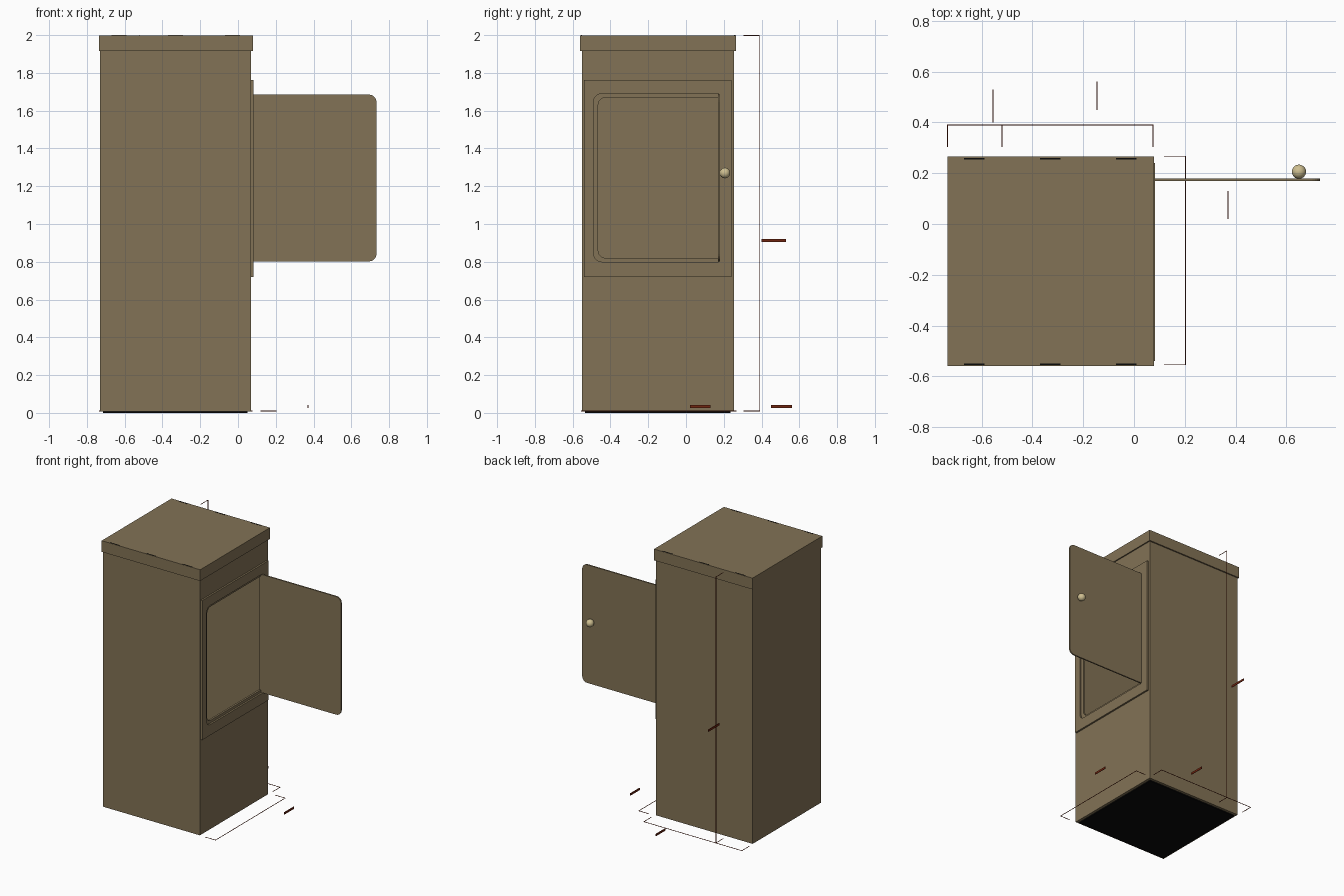
import bpy, bmesh, math

if "Cube" in bpy.data.objects:
    bpy.data.objects.remove(bpy.data.objects["Cube"])


def mat(name, rgb):
    m = bpy.data.materials.new(name)
    m.diffuse_color = (*rgb, 1)
    m.use_nodes = True
    m.node_tree.nodes["Principled BSDF"].inputs["Base Color"].default_value = m.diffuse_color
    return m


TAN = mat("tan_paint", (0.225, 0.170, 0.092))
BRASS = mat("pale_brass", (0.62, 0.52, 0.28))
BLACK = mat("black", (0.003, 0.003, 0.003))
RED = mat("dark_red", (0.16, 0.018, 0.005))


def add(name, bm, material):
    bmesh.ops.recalc_face_normals(bm, faces=bm.faces)
    me = bpy.data.meshes.new(name)
    bm.to_mesh(me)
    bm.free()
    ob = bpy.data.objects.new(name, me)
    bpy.context.collection.objects.link(ob)
    me.materials.append(material)
    return ob


def box(name, lo, hi, material):
    bm = bmesh.new()
    bmesh.ops.create_cube(bm, size=1)
    for v in bm.verts:
        v.co = [(a + b) / 2 + c * (b - a) for a, b, c in zip(lo, hi, v.co)]
    return add(name, bm, material)


def rounded(u0, u1, z0, z1, r):
    """Rectangle outline with the two corners on the u1 side rounded."""
    pts = [(u0, z1), (u0, z0)]
    s = 1 if u1 > u0 else -1
    for cz, start in ((z0 + r, -90), (z1 - r, 0)):
        for i in range(7):
            a = math.radians(start + 15 * i)
            pts.append((u1 - s * r + s * r * math.cos(a), cz + r * math.sin(a)))
    return pts


def plate(name, outline, axis, d0, d1, material):
    """Extrude a (u, z) outline along x or y from d0 to d1."""
    bm = bmesh.new()
    pos = (lambda u, z, d: (d, u, z)) if axis == "x" else (lambda u, z, d: (u, d, z))
    f = bm.faces.new([bm.verts.new(pos(u, z, d0)) for u, z in outline])
    ext = bmesh.ops.extrude_face_region(bm, geom=[f])
    shift = pos(0, 0, d1 - d0)
    bmesh.ops.translate(bm, vec=shift,
                        verts=[g for g in ext["geom"] if isinstance(g, bmesh.types.BMVert)])
    return add(name, bm, material)


def cut(ob, cutter):
    cutter.hide_render = True
    m = ob.modifiers.new("cut", "BOOLEAN")
    m.operation, m.solver, m.object = "DIFFERENCE", "EXACT", cutter
    bpy.context.view_layer.objects.active = ob
    bpy.ops.object.modifier_apply(modifier=m.name)
    bpy.data.objects.remove(cutter)


# hollow cabinet body with a door opening on the right side
body = box("cabinet_body", (-0.73, -0.55, 0.008), (0.07, 0.255, 1.92), TAN)
cut(body, box("inside_cutter", (-0.715, -0.535, 0.023), (0.055, 0.24, 1.905), TAN))
cut(body, plate("opening_cutter", rounded(0.17, -0.465, 0.82, 1.67, 0.04), "x", 0.03, 0.1, TAN))

# raised door frame, its opening a little larger so a lip shows
frame = box("door_frame", (0.07, -0.54, 0.72), (0.083, 0.24, 1.762), TAN)
cut(frame, plate("frame_cutter", rounded(0.172, -0.49, 0.80, 1.69, 0.045), "x", 0.06, 0.1, TAN))

# door standing open, with knob
plate("door", rounded(0.078, 0.733, 0.802, 1.685, 0.04), "y", 0.169, 0.179, TAN)
bm = bmesh.new()
bmesh.ops.create_uvsphere(bm, u_segments=24, v_segments=16, radius=0.028)
bmesh.ops.translate(bm, verts=bm.verts, vec=(0.65, 0.206, 1.27))
for f in bm.faces:
    f.smooth = True
add("door_knob", bm, BRASS)

# lid, with small dark slots along its front and back edges
box("lid", (-0.735, -0.56, 1.915), (0.079, 0.265, 1.999), TAN)
for x in (-0.63, -0.33, -0.03):
    for y in (-0.553, 0.258):
        box("lid_slot", (x - 0.04, y - 0.003, 1.995), (x + 0.04, y + 0.003, 2.0), BLACK)

# base plate under the body
box("base_plate", (-0.715, -0.535, 0.0), (0.05, 0.235, 0.01), BLACK)

# thin measuring lines beside the cabinet
T = 0.0015


def line(a, b):
    box("measuring_line", [min(p, q) - T for p, q in zip(a, b)],
        [max(p, q) + T for p, q in zip(a, b)], RED)


for x in (-0.735, 0.075):
    line((x, 0.305, 0.01), (x, 0.39, 0.01))
line((-0.735, 0.39, 0.01), (0.075, 0.39, 0.01))
for y in (-0.555, 0.267):
    line((0.12, y, 0.01), (0.203, y, 0.01))
line((0.203, -0.555, 0.01), (0.203, 0.267, 0.01))
for z in (0.01, 1.998):
    line((-0.52, 0.305, z), (-0.52, 0.388, z))
line((-0.52, 0.388, 0.01), (-0.52, 0.388, 1.998))

# plain bars marking the label positions
for x, y0, y1, z in ((0.37, 0.02, 0.13, 0.035), (-0.145, 0.45, 0.562, 0.035),
                     (-0.555, 0.40, 0.53, 0.912)):
    box("label_bar", (x - 0.002, y0, z - 0.008), (x + 0.002, y1, z + 0.008), RED)
